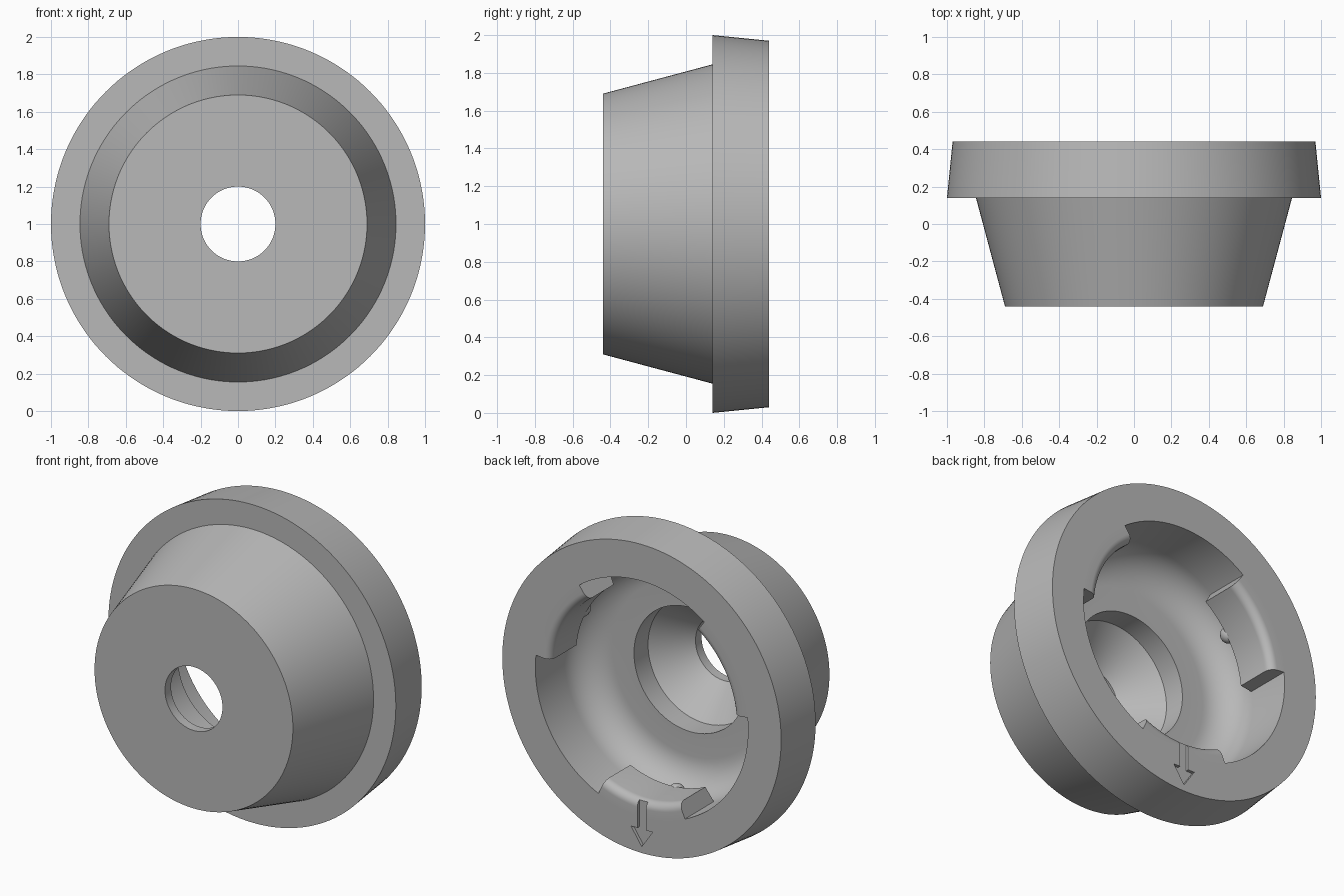
import bpy, bmesh
from math import sin, cos, radians, pi

if "Cube" in bpy.data.objects:
    bpy.data.objects.remove(bpy.data.objects["Cube"])

gray = bpy.data.materials.new("plain gray")
gray.use_nodes = True
gray.diffuse_color = (0.48, 0.48, 0.48, 1)
gray.node_tree.nodes["Principled BSDF"].inputs["Base Color"].default_value = gray.diffuse_color

BACK, MID = 0.44, 1.0


def finish(name, bm):
    bmesh.ops.recalc_face_normals(bm, faces=bm.faces)
    mesh = bpy.data.meshes.new(name)
    bm.to_mesh(mesh)
    bm.free()
    mesh.materials.append(gray)
    obj = bpy.data.objects.new(name, mesh)
    bpy.context.collection.objects.link(obj)
    return obj


def sweep(name, profile, start=0, end=360, steps=144):
    """Turn a closed (radius, y) profile about the horizontal y axis."""
    full = end - start == 360
    bm = bmesh.new()
    rings = []
    for i in range(steps if full else steps + 1):
        a = radians(start + (end - start) * i / steps)
        rings.append([bm.verts.new((r * cos(a), y, MID + r * sin(a))) for r, y in profile])
    pairs = list(zip(rings, rings[1:] + rings[:1])) if full else list(zip(rings, rings[1:]))
    n = len(profile)
    for p, q in pairs:
        for j in range(n):
            k = (j + 1) % n
            bm.faces.new((p[j], p[k], q[k], q[j]))
    if not full:
        bm.faces.new(rings[0])
        bm.faces.new(rings[-1])
    return finish(name, bm)


def arc(cr, cy, rad, a0, a1, n=8):
    angles = [radians(a0 + (a1 - a0) * i / n) for i in range(n + 1)]
    return [(cr + rad * cos(a), cy + rad * sin(a)) for a in angles]


# Flanged cup: tapered outside, rounded cavity floor, stepped bore
outside = [(0.2, -0.44), (0.69, -0.44), (0.845, 0.14), (1.0, 0.14), (0.97, BACK)]
cavity = [(0.74, BACK)] + arc(0.54, 0.16, 0.2, 0, -90, 12)
bore = [(0.39, -0.04), (0.39, -0.18), (0.2, -0.38)]
parts = [sweep("flanged_cup", outside + cavity + bore)]

# Three locking tabs with a rounded lip, each with a small stop underneath
lip = [(0.75, BACK)] + arc(0.69, BACK - 0.05, 0.05, 90, 180) + [(0.64, 0.18), (0.75, 0.15)]
for i, side in enumerate(("left", "right", "lower")):
    mid = 30 + 120 * i
    parts.append(sweep("locking_tab_" + side, lip, mid - 24, mid + 24, 20))
    bm = bmesh.new()
    bmesh.ops.create_uvsphere(bm, u_segments=16, v_segments=10, radius=0.05)
    a = radians(mid - 4)
    bmesh.ops.translate(bm, verts=bm.verts, vec=(0.68 * cos(a), 0.16, MID + 0.68 * sin(a)))
    parts.append(finish("tab_stop_" + side, bm))

# Arrow engraved in the back rim, pointing down
bm = bmesh.new()
half = [(0.03, -0.6), (0.03, -0.82), (0.075, -0.82), (0, -0.93)]
outline = half + [(-x, z) for x, z in reversed(half[:-1])]
face = bm.faces.new([bm.verts.new((x, BACK - 0.02, MID + z)) for x, z in outline])
grown = bmesh.ops.extrude_face_region(bm, geom=[face])["geom"]
bmesh.ops.translate(bm, vec=(0, 0.1, 0), verts=[v for v in grown if isinstance(v, bmesh.types.BMVert)])
cutter = finish("arrow_cutter", bm)
cutter.hide_render = True

for obj in parts:
    bpy.ops.object.select_all(action="DESELECT")
    obj.select_set(True)
    bpy.context.view_layer.objects.active = obj
    if obj.name in ("flanged_cup", "locking_tab_lower"):
        cut = obj.modifiers.new("arrow", "BOOLEAN")
        cut.operation = "DIFFERENCE"
        cut.solver = "EXACT"
        cut.object = cutter
        bpy.ops.object.modifier_apply(modifier=cut.name)
    bpy.ops.object.shade_smooth_by_angle(angle=radians(25))
bpy.data.objects.remove(cutter)
